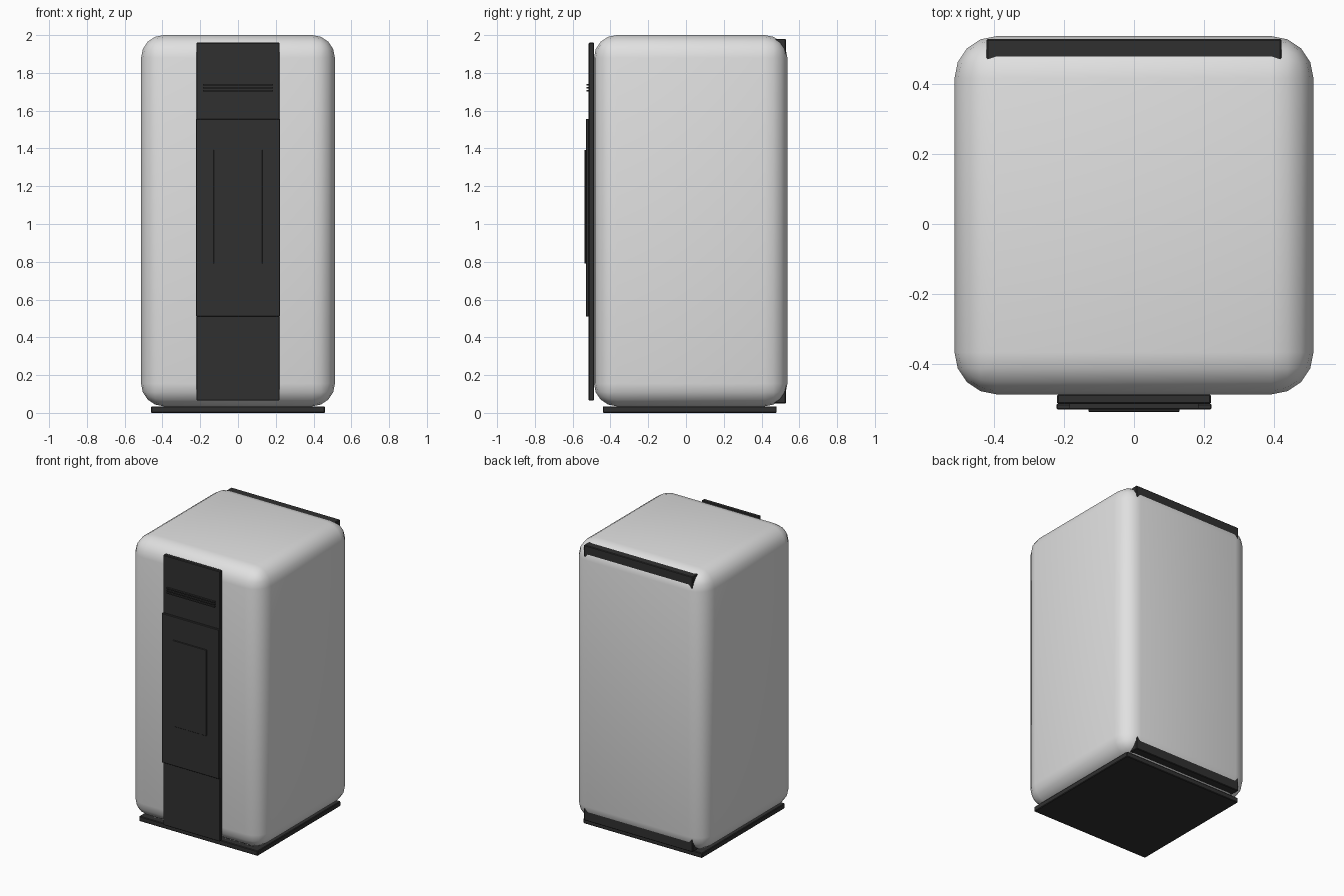
import bpy

if "Cube" in bpy.data.objects:
    bpy.data.objects.remove(bpy.data.objects["Cube"])


def material(name, value):
    m = bpy.data.materials.new(name)
    m.diffuse_color = (value, value, value, 1)
    m.use_nodes = True
    m.node_tree.nodes["Principled BSDF"].inputs["Base Color"].default_value = m.diffuse_color
    return m


LIGHT = material("light grey shell", 0.75)
DARK = material("charcoal plastic", 0.03)


def box(name, x, y, z, mat, bevel=0.0, segments=1):
    """Box from (min, max) ranges on each axis, with optional rounded edges."""
    bpy.ops.mesh.primitive_cube_add(
        size=1, location=[(a + b) / 2 for a, b in (x, y, z)])
    ob = bpy.context.object
    ob.name = name
    ob.scale = [b - a for a, b in (x, y, z)]
    bpy.ops.object.transform_apply(location=False, rotation=False, scale=True)
    ob.data.materials.append(mat)
    if bevel:
        mod = ob.modifiers.new("rounding", 'BEVEL')
        mod.width = bevel
        mod.segments = segments
        bpy.ops.object.modifier_apply(modifier=mod.name)
        bpy.ops.object.shade_smooth_by_angle()
    return ob


# Rounded main body and the plinth it stands on
box("body", (-0.513, 0.513), (-0.487, 0.537), (0.035, 2.0), LIGHT, 0.12, 4)
box("base_plinth", (-0.46, 0.46), (-0.44, 0.48), (0, 0.035), DARK, 0.004)

# Stepped front panels
box("front_panel", (-0.22, 0.22), (-0.515, -0.487), (0.065, 1.96), DARK, 0.004)
box("middle_panel", (-0.222, 0.222), (-0.53, -0.514), (0.51, 1.557), DARK, 0.003)
box("centre_plate", (-0.13, 0.13), (-0.537, -0.529), (0.79, 1.393), DARK, 0.002)

# Vent slats near the top of the front panel
for i in range(3):
    z = 1.706 + i * 0.016
    box(f"vent_slat_{i + 1}", (-0.185, 0.185), (-0.528, -0.514),
        (z - 0.004, z + 0.004), DARK)

# Back plate, sunk in the body and showing only at the rounded edges
box("back_plate", (-0.422, 0.422), (0.45, 0.529), (0.05, 1.98), DARK, 0.004)
